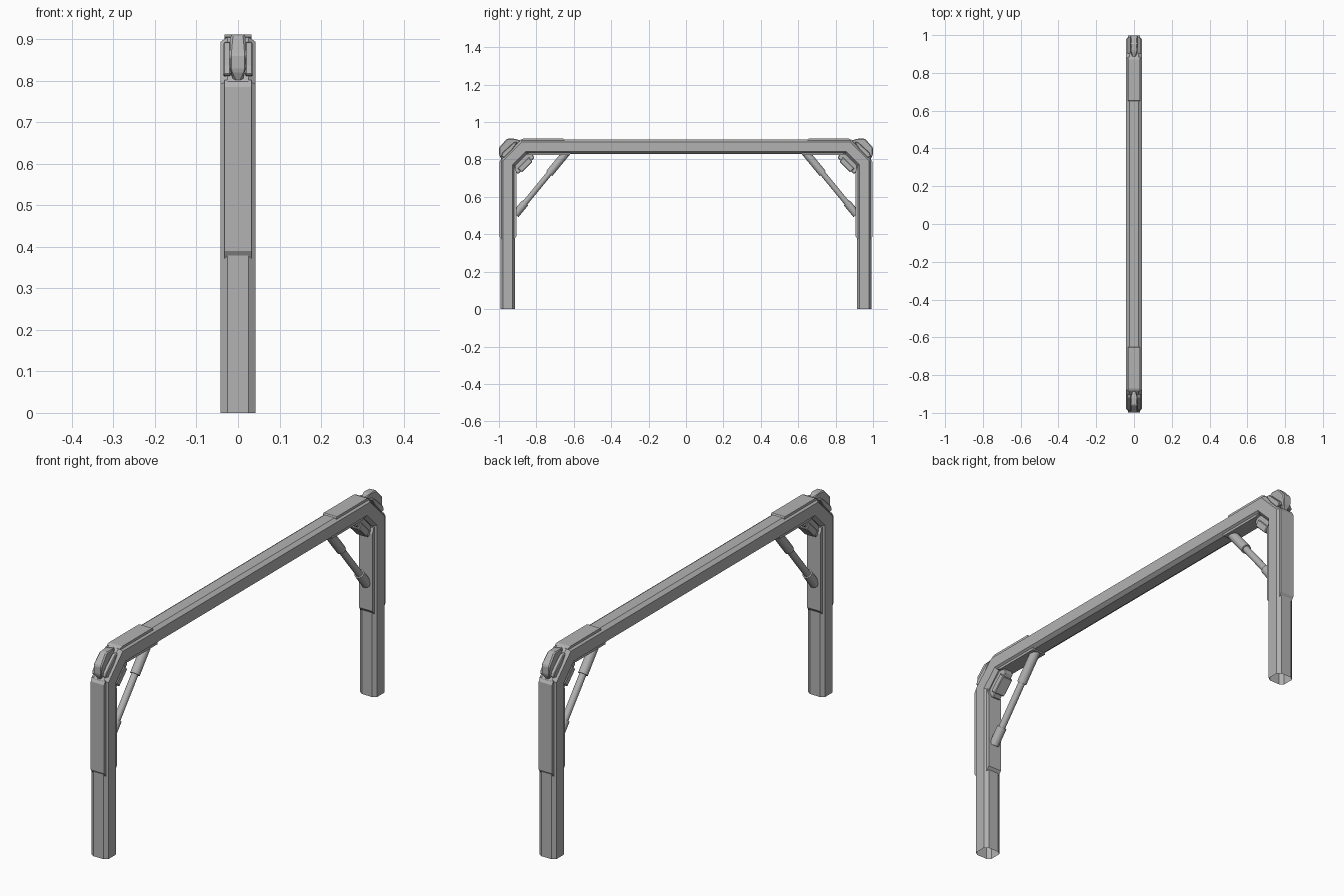
import bpy, bmesh
from mathutils import Vector

cube = bpy.data.objects.get("Cube")
if cube:
    bpy.data.objects.remove(cube, do_unlink=True)

grey = bpy.data.materials.new("plain_grey")
grey.use_nodes = True
colour = (0.45, 0.45, 0.45, 1)
grey.diffuse_color = colour
grey.node_tree.nodes["Principled BSDF"].inputs["Base Color"].default_value = colour


def finish(name, bm, mirror_y=True, smooth=False):
    """Turn a bmesh into an object, mirrored to the back end if wanted."""
    bmesh.ops.recalc_face_normals(bm, faces=bm.faces)
    mesh = bpy.data.meshes.new(name)
    bm.to_mesh(mesh)
    bm.free()
    mesh.materials.append(grey)
    obj = bpy.data.objects.new(name, mesh)
    bpy.context.collection.objects.link(obj)
    if mirror_y:
        mod = obj.modifiers.new("both_ends", 'MIRROR')
        mod.use_axis = (False, True, False)
    if smooth:
        bpy.ops.object.select_all(action='DESELECT')
        obj.select_set(True)
        bpy.context.view_layer.objects.active = obj
        bpy.ops.object.shade_smooth_by_angle()
    return obj


def prism(name, outline, x0, x1, bevel=0.0, slope=None):
    """Extrude a (y, z) outline from x0 to x1; slope narrows chosen outline points."""
    bm = bmesh.new()
    slope = slope or {}
    mid = (x0 + x1) / 2
    rings = []
    for x in (x0, x1):
        rings.append([bm.verts.new((mid + (x - mid) * slope.get(i, 1), y, z))
                      for i, (y, z) in enumerate(outline)])
    a, b = rings
    n = len(outline)
    bm.faces.new(a)
    bm.faces.new(b[::-1])
    for i in range(n):
        j = (i + 1) % n
        bm.faces.new((a[i], b[i], b[j], a[j]))
    bmesh.ops.recalc_face_normals(bm, faces=bm.faces)
    if bevel:
        bmesh.ops.bevel(bm, geom=bm.edges[:], offset=bevel, segments=1,
                        affect='EDGES', clamp_overlap=True)
    return finish(name, bm)


def rod(bm, start, end, radius, sides=16):
    """Add a capped cylinder between two (y, z) points at x = 0."""
    p, q = Vector((0, *start)), Vector((0, *end))
    made = bmesh.ops.create_cone(bm, cap_ends=True, segments=sides, radius1=radius,
                                 radius2=radius, depth=(q - p).length)
    turn = (q - p).to_track_quat('Z', 'Y').to_matrix()
    for v in made["verts"]:
        v.co = turn @ v.co + (p + q) / 2


# Hollow eight-sided tube swept along both legs, the corners and the beam
W, D, FLAT, SIDE = 0.042, 0.038, 0.025, 0.026
section = [(FLAT, D), (W, SIDE), (W, -SIDE), (FLAT, -D),
           (-FLAT, -D), (-W, -SIDE), (-W, SIDE), (-FLAT, D)]
front = [(-0.953, 0), (-0.953, 0.782), (-0.867, 0.868)]
path = [Vector(p) for p in front + [(-y, z) for y, z in reversed(front)]]
bm = bmesh.new()
rings = []
for i, p in enumerate(path):
    d_in = (p - path[max(i - 1, 0)]).normalized()
    d_out = (path[min(i + 1, len(path) - 1)] - p).normalized()
    d_in, d_out = (d_in if i else d_out), (d_out if i < len(path) - 1 else d_in)
    tangent = (d_in + d_out).normalized()
    normal = Vector((-tangent.y, tangent.x)) / tangent.dot(d_in)
    rings.append([bm.verts.new((x, *(p + normal * d))) for x, d in section])
for a, b in zip(rings, rings[1:]):
    for i in range(8):
        j = (i + 1) % 8
        bm.faces.new((a[i], a[j], b[j], b[i]))
finish("frame_tube", bm, mirror_y=False)

# Cover plates on the legs and the beam
PLATE = 0.033
prism("leg_outer_plate", [(-0.985, 0.37), (-0.998, 0.39), (-0.998, 0.785),
                          (-0.988, 0.802), (-0.978, 0.795), (-0.978, 0.37)],
      -PLATE, PLATE)
prism("leg_inner_plate", [(-0.922, 0.37), (-0.906, 0.39), (-0.906, 0.735),
                          (-0.918, 0.765), (-0.928, 0.76), (-0.928, 0.37)],
      -PLATE, PLATE)
prism("beam_top_plate", [(-0.65, 0.895), (-0.65, 0.906), (-0.655, 0.911),
                         (-0.87, 0.911), (-0.885, 0.905), (-0.875, 0.895)],
      -PLATE, PLATE)
prism("beam_bottom_plate", [(-0.615, 0.84), (-0.62, 0.825), (-0.83, 0.825),
                            (-0.852, 0.832), (-0.85, 0.84)],
      -PLATE, PLATE)

# Raised fin wrapped round the outer corner, tapered at both tips
prism("corner_fin", [(-0.985, 0.797), (-0.999, 0.825), (-0.999, 0.865),
                     (-0.957, 0.911), (-0.915, 0.911), (-0.88, 0.9), (-0.95, 0.81)],
      -0.021, 0.021, bevel=0.005, slope={0: 0.4, 5: 0.4, 3: 0.8})

# Small clamps holding the fin on each side
for side, s in (("left", 1), ("right", -1)):
    prism("corner_clamp_" + side, [(-0.988, 0.815), (-0.982, 0.835), (-0.92, 0.892),
                                   (-0.9, 0.893), (-0.93, 0.85), (-0.97, 0.81)],
          s * 0.017, s * 0.035, bevel=0.003)

# Stepped bracket under the inner corner
prism("corner_bracket", [(-0.915, 0.735), (-0.897, 0.722), (-0.811, 0.808),
                         (-0.822, 0.832), (-0.86, 0.83), (-0.916, 0.773)],
      -0.02, 0.02, bevel=0.003)
prism("bracket_pad", [(-0.9, 0.752), (-0.877, 0.732), (-0.821, 0.788),
                      (-0.84, 0.812)], -0.026, 0.026, bevel=0.003)

# Diagonal strut: thin rod with a sleeve at each end
foot, head = Vector((-0.912, 0.505)), Vector((-0.638, 0.838))
bm = bmesh.new()
rod(bm, foot, head, 0.015)
rod(bm, foot, foot.lerp(head, 0.19), 0.021)
rod(bm, foot.lerp(head, 0.66), head, 0.021)
finish("diagonal_strut", bm, smooth=True)
